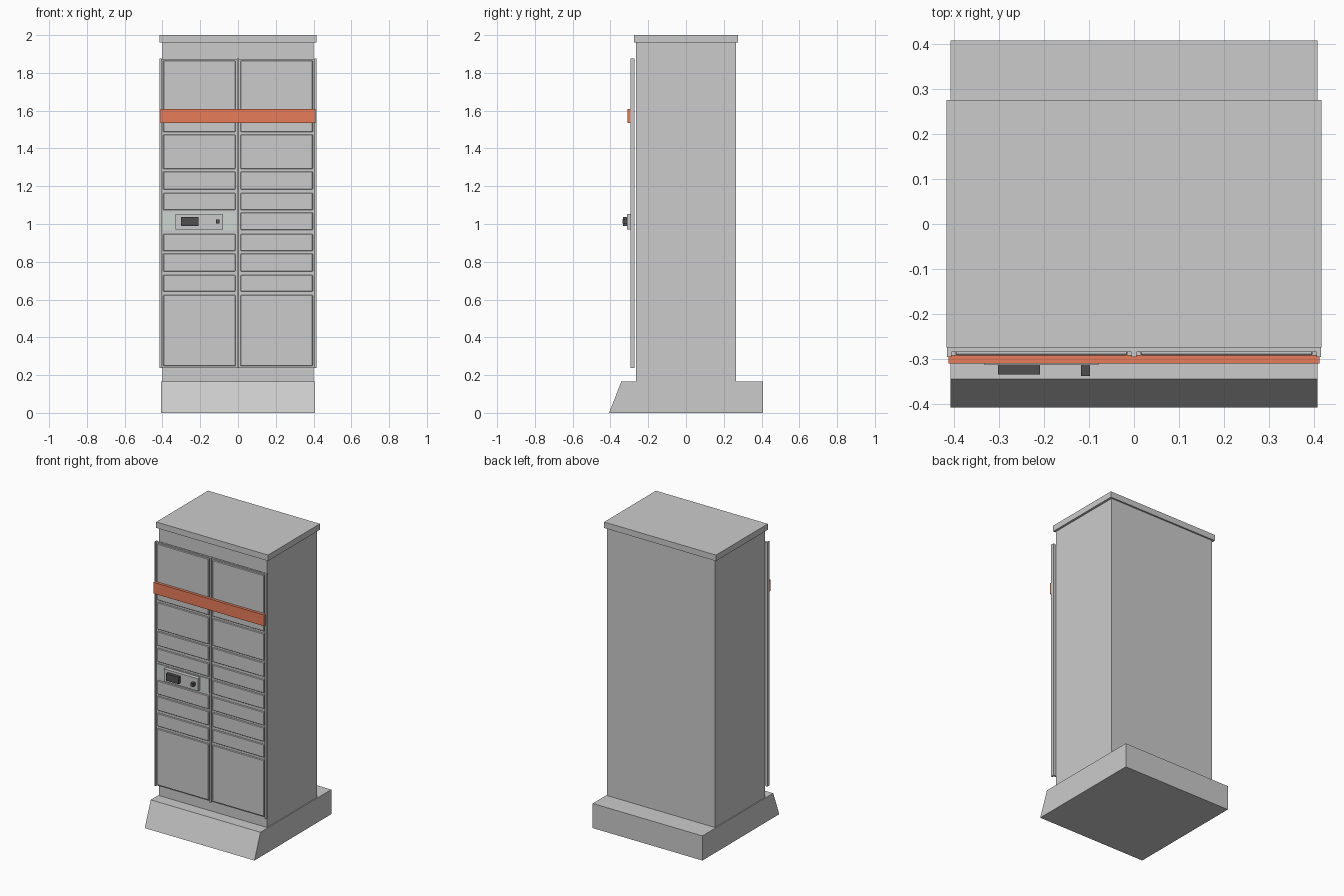
import bpy, bmesh

if "Cube" in bpy.data.objects:
    bpy.data.objects.remove(bpy.data.objects["Cube"])


def material(name, rgb):
    m = bpy.data.materials.new(name)
    m.diffuse_color = (*rgb, 1)
    m.use_nodes = True
    m.node_tree.nodes["Principled BSDF"].inputs["Base Color"].default_value = m.diffuse_color
    return m


def add_object(name, bm, mat=None):
    bmesh.ops.recalc_face_normals(bm, faces=bm.faces)
    mesh = bpy.data.meshes.new(name)
    bm.to_mesh(mesh)
    bm.free()
    ob = bpy.data.objects.new(name, mesh)
    bpy.context.collection.objects.link(ob)
    if mat:
        mesh.materials.append(mat)
    return ob


def box(name, x, y, z, mat=None, bevel=0):
    bm = bmesh.new()
    bmesh.ops.create_cube(bm, size=1)
    for v in bm.verts:
        v.co = [(r[0] + r[1]) / 2 + c * (r[1] - r[0]) for r, c in zip((x, y, z), v.co)]
    ob = add_object(name, bm, mat)
    if bevel:
        mod = ob.modifiers.new("edge_bevel", 'BEVEL')
        mod.width = bevel
        mod.segments = 1
    return ob


orange = material("orange", (0.8, 0.2, 0.1))
dark = material("dark", (0.08, 0.08, 0.08))
tint = material("grey_green", (0.62, 0.68, 0.65))

# Plinth: side profile with sloped front, extruded along x
bm = bmesh.new()
profile = [(-0.407, 0), (0.407, 0), (0.407, 0.165), (-0.343, 0.165)]
face = bm.faces.new([bm.verts.new((-0.407, y, z)) for y, z in profile])
ext = bmesh.ops.extrude_face_region(bm, geom=[face])
bmesh.ops.translate(bm, vec=(0.814, 0, 0),
                    verts=[g for g in ext["geom"] if isinstance(g, bmesh.types.BMVert)])
add_object("plinth", bm)

# Cabinet and lid
box("cabinet", (-0.4, 0.4), (-0.264, 0.264), (0.16, 1.965))
box("lid", (-0.415, 0.415), (-0.274, 0.275), (1.96, 2.0))

# Front backing panel and vertical rails
box("front_panel", (-0.408, 0.408), (-0.284, -0.272), (0.24, 1.873))
for name, cx in (("left_rail", -0.4095), ("centre_rail", 0), ("right_rail", 0.4095)):
    box(name, (cx - 0.005, cx + 0.005), (-0.295, -0.272), (0.238, 1.875))

# Locker doors: two columns, one left slot is taken by the console
rows = [(0.247, 0.625), (0.642, 0.730), (0.748, 0.843), (0.857, 0.948),
        (0.968, 1.060), (1.074, 1.164), (1.183, 1.278), (1.292, 1.473),
        (1.488, 1.581), (1.598, 1.865)]
for i, z in enumerate(rows):
    for side, x in (("left", (-0.396, -0.014)), ("right", (0.014, 0.396))):
        if side == "left" and i == 4:
            box("console_panel", x, (-0.288, -0.28), z, tint)
        else:
            box(f"{side}_door_{i + 1}", x, (-0.291, -0.28), z, bevel=0.003)

# Console with screen and scanner
box("console_plate", (-0.331, -0.079), (-0.313, -0.286), (0.97, 1.053))
box("console_screen", (-0.301, -0.208), (-0.334, -0.31), (0.99, 1.037), dark)
box("console_scanner", (-0.117, -0.097), (-0.337, -0.31), (1.002, 1.024), dark)

# Coloured band across the front
box("front_band", (-0.411, 0.411), (-0.309, -0.29), (1.535, 1.61), orange)
